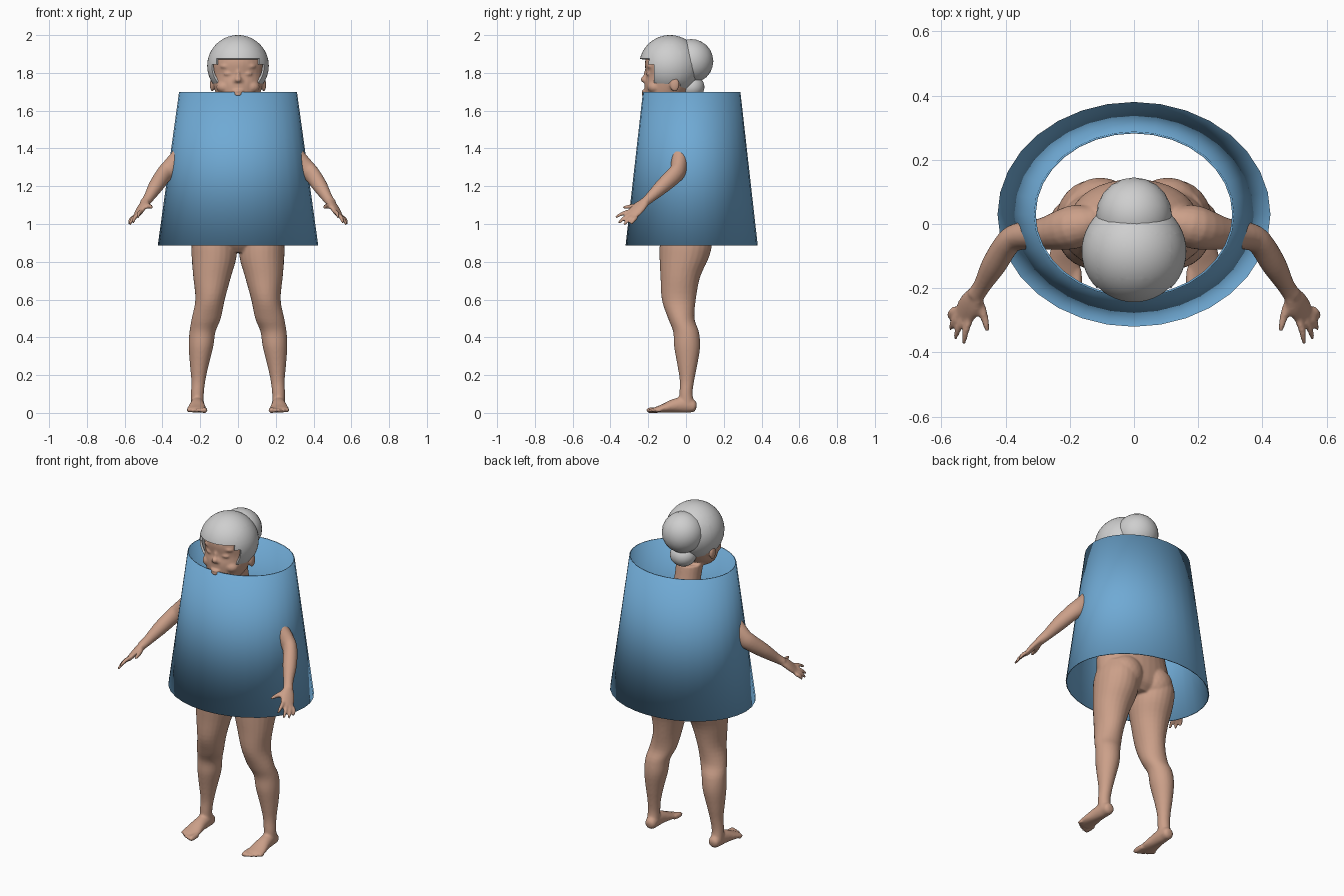
import bpy, bmesh, math
from mathutils import Vector, Matrix

if "Cube" in bpy.data.objects:
    bpy.data.objects.remove(bpy.data.objects["Cube"], do_unlink=True)


def material(name, rgb):
    m = bpy.data.materials.new(name)
    m.use_nodes = True
    color = (*rgb, 1)
    m.diffuse_color = color
    bsdf = next(n for n in m.node_tree.nodes if n.type == 'BSDF_PRINCIPLED')
    bsdf.inputs["Base Color"].default_value = color
    return m


SKIN = material("skin", (0.60, 0.35, 0.25))
HAIR = material("grey hair", (0.62, 0.62, 0.62))
BLUE = material("blue cloth", (0.16, 0.40, 0.66))
X, Y, Z = Vector((1, 0, 0)), Vector((0, 1, 0)), Vector((0, 0, 1))


def finish(name, bm, mat):
    bmesh.ops.recalc_face_normals(bm, faces=bm.faces[:])
    for f in bm.faces:
        f.smooth = True
    mesh = bpy.data.meshes.new(name)
    bm.to_mesh(mesh)
    bm.free()
    mesh.materials.append(mat)
    ob = bpy.data.objects.new(name, mesh)
    bpy.context.collection.objects.link(ob)
    return ob


def bridge(bm, a, b):
    n = len(a)
    for i in range(n):
        bm.faces.new((a[i], a[(i + 1) % n], b[(i + 1) % n], b[i]))


def spline(rows, steps=4):
    """Smooth curve through rows of numbers."""
    p = [Vector(r) for r in rows]
    p = [2 * p[0] - p[1]] + p + [2 * p[-1] - p[-2]]
    out = []
    for a, b, c, d in zip(p, p[1:], p[2:], p[3:]):
        for k in range(steps):
            t = k / steps
            out.append(b + (c - a) * (t / 2) + (a - 2.5 * b + 2 * c - d / 2) * t * t
                       + (1.5 * (b - c) + (d - a) / 2) * t ** 3)
    return out + [p[-2]]


def tube(bm, rows, ref=Y, side=1, flat=False, n=20):
    """Closed tube through rows of x, y, z, width radius, depth radius."""
    rows = [Vector((r[0] * side, *r[1:])) for r in rows]
    rows = spline(rows)
    ref = Vector((ref.x * side, ref.y, ref.z))
    rings = []
    for i, r in enumerate(rows):
        c = Vector(r[:3])
        t = Vector(rows[min(i + 1, len(rows) - 1)][:3]) - Vector(rows[max(i - 1, 0)][:3])
        t = Z if flat else t.normalized()
        u = ref.cross(t).normalized()
        v = t.cross(u)
        ring = []
        for k in range(n):
            a = math.tau * k / n
            ring.append(bm.verts.new(c + u * math.cos(a) * r[3] + v * math.sin(a) * r[4]))
        rings.append(ring)
    for a, b in zip(rings, rings[1:]):
        bridge(bm, a, b)
    bm.faces.new(rings[0][::-1])
    bm.faces.new(rings[-1])


def ball(bm, center, radii):
    m = Matrix.Translation(center) @ Matrix.Diagonal((*radii, 1))
    bmesh.ops.create_icosphere(bm, subdivisions=3, radius=1, matrix=m)


# Body: overlapping forms fused into one smooth skin
bm = bmesh.new()

# torso and neck
tube(bm, [(0, 0, .85, .10, .08), (0, 0, .90, .22, .12), (0, -.01, 1.0, .235, .14),
          (0, -.02, 1.12, .21, .14), (0, 0, 1.27, .20, .13), (0, .02, 1.39, .195, .12),
          (0, .02, 1.47, .16, .10), (0, .01, 1.53, .09, .08)], flat=True, n=32)
tube(bm, [(0, .02, 1.46, .10, .09), (0, -.01, 1.55, .075, .075), (0, -.04, 1.66, .075, .08)], flat=True)

# head
tube(bm, [(0, -.15, 1.61, .035, .04), (0, -.14, 1.635, .075, .08), (0, -.11, 1.68, .112, .108),
          (0, -.095, 1.74, .131, .125), (0, -.09, 1.79, .135, .122), (0, -.085, 1.86, .138, .132),
          (0, -.085, 1.93, .108, .105), (0, -.085, 1.97, .05, .05)], flat=True, n=32)
ball(bm, (0, -.216, 1.765), (.02, .025, .018))
ball(bm, (0, -.208, 1.79), (.012, .016, .03))
ball(bm, (0, -.213, 1.703), (.032, .023, .009))
ball(bm, (0, -.212, 1.685), (.027, .024, .01))
ball(bm, (0, -.195, 1.645), (.03, .025, .02))

for s in (-1, 1):
    # face sides
    ball(bm, (s * .05, -.192, 1.795), (.026, .019, .013))
    ball(bm, (s * .05, -.185, 1.835), (.045, .023, .016))
    ball(bm, (s * .07, -.165, 1.725), (.045, .04, .035))
    ball(bm, (s * .017, -.213, 1.757), (.012, .014, .011))
    ball(bm, (s * .137, -.06, 1.738), (.012, .026, .038))
    ball(bm, (s * .105, .05, .93), (.105, .095, .105))

    # leg
    tube(bm, [(.125, 0, .98, .10, .12), (.127, 0, .90, .118, .138), (.127, -.01, .82, .118, .130),
              (.137, -.03, .72, .100, .105), (.148, -.038, .60, .078, .090),
              (.168, -.025, .50, .077, .070), (.188, 0, .43, .069, .068),
              (.196, .006, .35, .065, .069), (.205, .007, .25, .049, .052),
              (.21, .005, .17, .037, .038), (.215, 0, .10, .034, .035), (.215, .005, .04, .034, .042)],
         side=s, flat=True, n=24)
    # foot and toes
    tube(bm, [(.213, .055, .03, .015, .015), (.213, .042, .033, .031, .031), (.214, 0, .043, .035, .043),
              (.216, -.06, .038, .040, .037), (.218, -.12, .024, .050, .023), (.219, -.165, .015, .050, .014)],
         ref=Z, side=s)
    for k in range(5):
        x, r = .178 + k * .021, .016 if k == 0 else .011
        tip = -.208 + .003 * k * k
        tube(bm, [(x, -.14, .016, r, r), (x, tip + .02, .014, r, r), (x, tip, .013, r * .6, r * .6)],
             ref=Z, side=s, n=10)

    # arm
    tube(bm, [(.12, .01, 1.46, .05, .06), (.19, -.01, 1.455, .068, .07), (.28, -.03, 1.375, .050, .056),
              (.355, -.038, 1.295, .043, .052), (.392, -.058, 1.262, .040, .047),
              (.435, -.125, 1.20, .039, .040), (.472, -.19, 1.14, .028, .028),
              (.495, -.225, 1.11, .028, .023)], ref=Z, side=s)
    # palm, fingers and thumb
    palm = Vector((.63, -.17, .75))
    tube(bm, [(.487, -.212, 1.122, .026, .02), (.51, -.25, 1.087, .040, .018),
              (.53, -.283, 1.052, .038, .014), (.537, -.295, 1.043, .03, .01)], ref=palm, side=s)
    index, little = Vector((.511, -.295, 1.068)), Vector((.554, -.262, 1.034))
    tips = [(.53, -.373, 1.035), (.557, -.357, 1.005), (.573, -.328, .996), (.577, -.29, 1.0)]
    for k, tip in enumerate(tips):
        base, tip = index.lerp(little, k / 3), Vector(tip)
        mid = base.lerp(tip, .5) + palm * .006
        tube(bm, [(*base, .012, .012), (*mid, .011, .011), (*tip, .007, .007)], ref=palm, side=s, n=10)
    tube(bm, [(.487, -.235, 1.10, .018, .015), (.468, -.285, 1.093, .014, .013),
              (.456, -.333, 1.088, .008, .008)], ref=palm, side=s, n=10)

body = finish("body", bm, SKIN)
mod = body.modifiers.new("fuse", 'REMESH')
mod.mode = 'VOXEL'
mod.voxel_size = .0065
mod.use_smooth_shade = True
mod = body.modifiers.new("soften", 'SMOOTH')
mod.factor = .5
mod.iterations = 4

# Hair cap: round shell with fringe and side locks cut square
bm = bmesh.new()
center = Vector((0, -.085, 1.837))
bmesh.ops.create_uvsphere(bm, u_segments=48, v_segments=32, radius=.163, matrix=Matrix.Translation(center))
cuts = [(Z, 1.875), (Z, 1.845), (Z, 1.74), (Z, 1.70), (Y, -.17), (Y, -.03), (X, .115), (X, -.115)]
for axis, d in cuts:
    bmesh.ops.bisect_plane(bm, geom=bm.verts[:] + bm.edges[:] + bm.faces[:], plane_co=axis * d, plane_no=axis)


def bare(c):
    return (c.z < 1.70 or (c.y < -.03 and c.z < 1.74) or (c.y < -.17 and c.z < 1.845)
            or (c.y < -.17 and abs(c.x) < .115 and c.z < 1.875))


gone = [f for f in bm.faces if bare(f.calc_center_median())]
bmesh.ops.delete(bm, geom=gone, context='FACES')
cap = finish("hair_cap", bm, HAIR)
mod = cap.modifiers.new("thickness", 'SOLIDIFY')
mod.thickness = .012
mod.offset = -1
mod = cap.modifiers.new("crisp_edges", 'EDGE_SPLIT')
mod.split_angle = math.radians(50)

# Hair bun and the small roll below it
for name, c, r in [("hair_bun", (0, .028, 1.862), (.118, .117, .117)),
                   ("hair_roll", (0, .028, 1.725), (.075, .07, .065))]:
    bm = bmesh.new()
    ball(bm, c, r)
    finish(name, bm, HAIR)

# Coat: thin flared oval tube, open at both ends
bm = bmesh.new()
wall, n, rings = .006, 32, []
for z, rx, ry, inset in [(.885, .425, .35, 0), (1.70, .312, .258, 0),
                         (1.70, .312, .258, wall), (.885, .425, .35, wall)]:
    ring = []
    for k in range(n):
        a = math.tau * k / n
        ring.append(bm.verts.new(((rx - inset) * math.cos(a), .03 + (ry - inset) * math.sin(a), z)))
    rings.append(ring)
for i in range(4):
    bridge(bm, rings[i], rings[(i + 1) % 4])
finish("coat", bm, BLUE)
